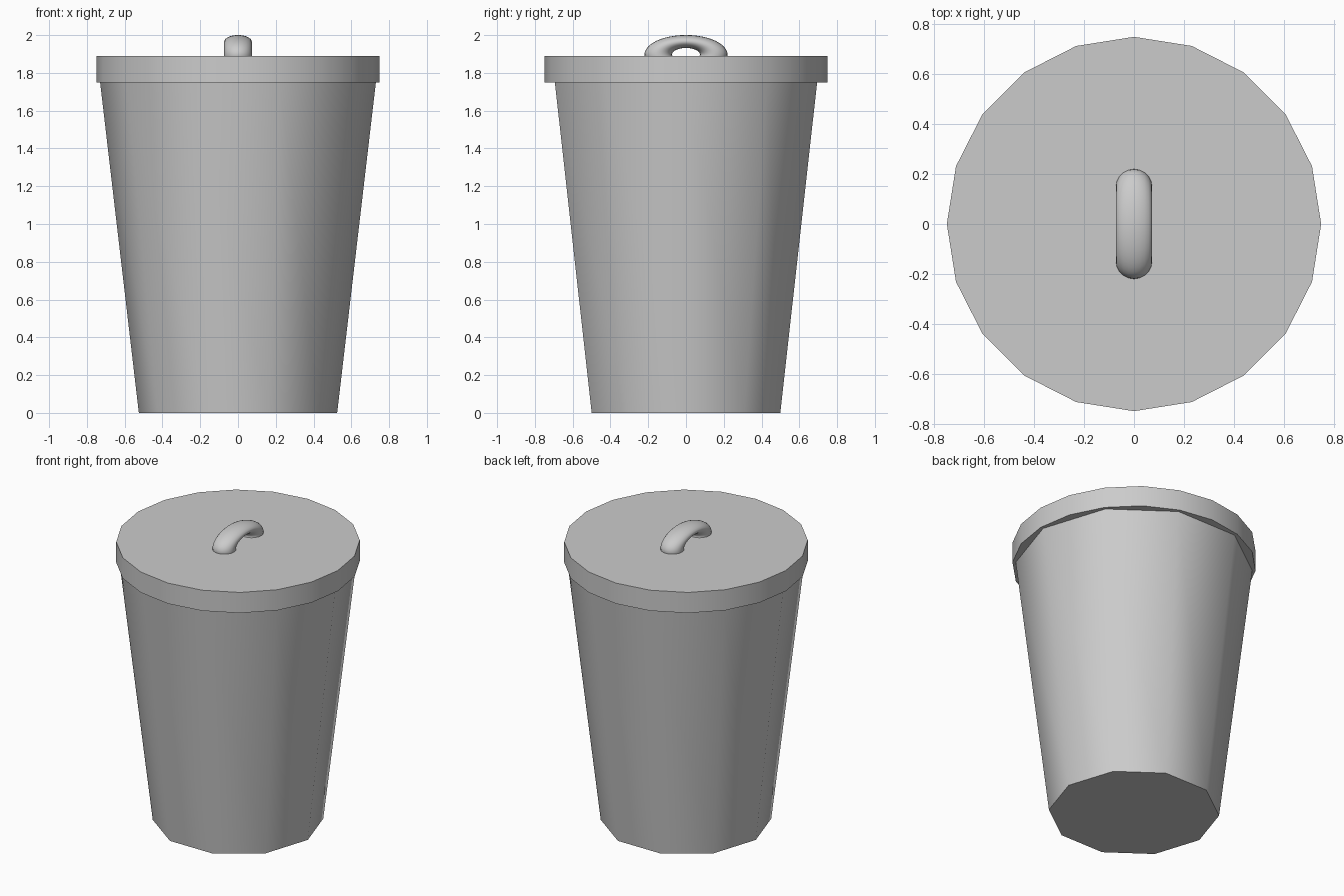
import bpy
from math import radians

cube = bpy.data.objects.get("Cube")
if cube:
    bpy.data.objects.remove(cube, do_unlink=True)

COLOUR = (0.6, 0.6, 0.6, 1)
grey = bpy.data.materials.new("grey_metal")
grey.use_nodes = True
grey.diffuse_color = COLOUR
grey.node_tree.nodes["Principled BSDF"].inputs["Base Color"].default_value = COLOUR

BODY_TOP, LID_TOP = 1.75, 1.89


def finish(name):
    """Name the new object, colour it and smooth it with sharp rims."""
    obj = bpy.context.object
    obj.name = name
    obj.data.materials.append(grey)
    bpy.ops.object.transform_apply(location=True, rotation=True, scale=True)
    bpy.ops.object.shade_smooth_by_angle(angle=radians(50))
    return obj


def drum(name, sides, r_low, r_high, z_low, z_high):
    """Upright tapered drum with a corner on the x axis."""
    bpy.ops.mesh.primitive_cone_add(
        vertices=sides, radius1=r_low, radius2=r_high, depth=z_high - z_low,
        location=(0, 0, (z_low + z_high) / 2), rotation=(0, 0, radians(90)))
    return finish(name)


# Tapered ten-sided bin body
drum("bin_body", 10, 0.525, 0.73, 0, BODY_TOP)

# Flat twenty-sided lid
drum("lid", 20, 0.75, 0.75, BODY_TOP, LID_TOP)

# Flattened ring handle, lower half sunk in the lid
bpy.ops.mesh.primitive_torus_add(
    major_segments=48, minor_segments=20, major_radius=0.147, minor_radius=0.073,
    location=(0, 0, 1.897), rotation=(0, radians(90), 0))
ring = bpy.context.object
ring.scale = (0.47, 1, 1)
finish("lid_handle")
